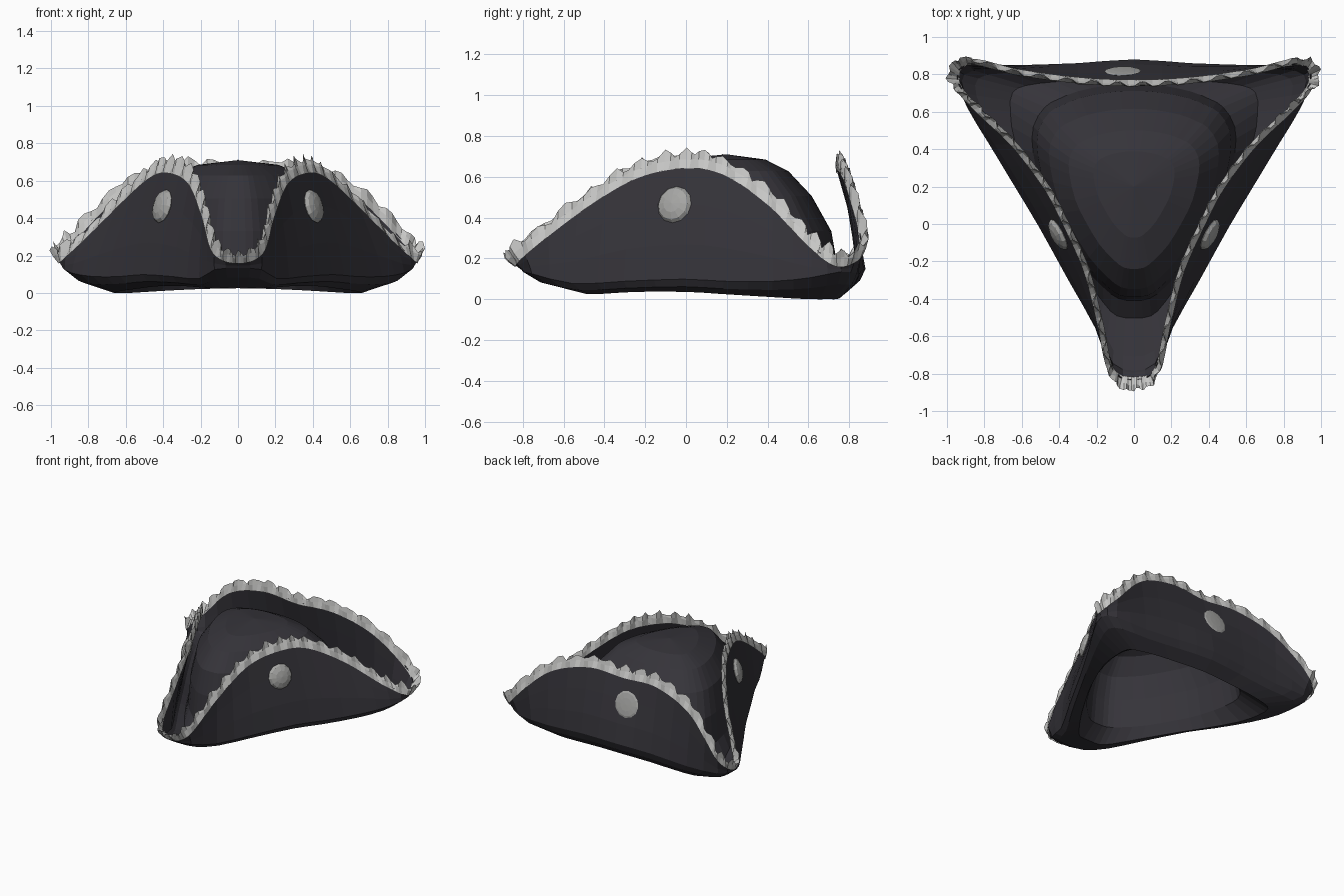
import bpy, bmesh, math, random
from mathutils import Vector
from mathutils.bvhtree import BVHTree

if "Cube" in bpy.data.objects:
    bpy.data.objects.remove(bpy.data.objects["Cube"])

random.seed(4)


def material(name, r, g, b):
    m = bpy.data.materials.new(name)
    m.diffuse_color = (r, g, b, 1)
    m.use_nodes = True
    m.node_tree.nodes["Principled BSDF"].inputs["Base Color"].default_value = m.diffuse_color
    return m


felt = material("dark felt", 0.036, 0.034, 0.042)
lace_mat = material("pale lace", 0.57, 0.57, 0.56)
button_mat = material("grey metal", 0.38, 0.38, 0.37)


def loop(half, k):
    """Mirror half a ring (front centre to back centre), sample it as a closed smooth curve."""
    p = [Vector(c) for c in half]
    p += [Vector((-c.x, c.y, c.z)) for c in reversed(p[1:-1])]
    n, out = len(p), []
    for i in range(n):
        a, b, c, d = p[i - 1], p[i], p[(i + 1) % n], p[(i + 2) % n]
        for j in range(k):
            t = j / k
            out.append(0.5 * (2 * b + (c - a) * t + (2 * a - 5 * b + 4 * c - d) * t * t
                              + (3 * b - a - 3 * c + d) * t ** 3))
    return out


def make(name, bm, mat):
    me = bpy.data.meshes.new(name)
    bm.to_mesh(me)
    bm.free()
    me.materials.append(mat)
    ob = bpy.data.objects.new(name, me)
    bpy.context.collection.objects.link(ob)
    return ob


def bridge(bm, rings):
    rows = [[bm.verts.new(v) for v in r] for r in rings]
    n = len(rows[0])
    for a, b in zip(rows, rows[1:]):
        for i in range(n):
            j = (i + 1) % n
            bm.faces.new((a[i], a[j], b[j], b[i]))
    return rows


# Half outlines: turned-up edge, outer fold, underside, crown base
RIM = [(0, -.84, .18), (.12, -.79, .23), (.18, -.53, .43), (.25, -.25, .60),
       (.36, 0, .655), (.465, .20, .62), (.64, .43, .46), (.84, .62, .26),
       (.955, .76, .18), (.89, .87, .27), (.62, .81, .53), (.3, .765, .64), (0, .75, .63)]
FOLD = [(0, -.79, .14), (.12, -.75, .13), (.20, -.55, .08), (.34, -.30, .09),
        (.50, -.01, .10), (.62, .19, .09), (.765, .43, .09), (.88, .62, .11),
        (.93, .76, .14), (.86, .83, .13), (.6, .84, .12), (.3, .85, .14), (0, .87, .15)]
UNDER = [(0, -.50, .04), (.09, -.49, .035), (.16, -.42, .035), (.28, -.25, .045),
         (.43, 0, .045), (.52, .17, .035), (.63, .42, .02), (.66, .60, .01),
         (.65, .70, .01), (.58, .74, .01), (.42, .76, .02), (.22, .77, .03), (0, .78, .035)]
BASE = [(0, -.40), (.08, -.39), (.16, -.33), (.28, -.20), (.40, 0), (.48, .17), (.53, .38),
        (.53, .52), (.47, .62), (.40, .66), (.3, .70), (.15, .73), (0, .74)]
BASE = [(x, y, .12) for x, y in BASE]


def blend(a_ring, b_ring, t, push=0.0, drop=0.0):
    """Ring part-way between two rings, pushed sideways towards the second and lowered."""
    out = []
    for a, b in zip(a_ring, b_ring):
        flat = Vector((b.x - a.x, b.y - a.y, 0))
        out.append(a.lerp(b, t) + flat * push - Vector((0, 0, drop)))
    return out


# Hat shell: domed crown running into the turned-up brim
K = 2
rim, fold, under = loop(RIM, K), loop(FOLD, K), loop(UNDER, K)
base = loop(BASE, K)
crown = []
for s, z, cy in ((.40, .675, .17), (.64, .62, .15), (.83, .50, .16), (.95, .33, .19)):
    crown.append([Vector((v.x * s, cy + (v.y - .2) * s, z)) for v in base])
bm = bmesh.new()
rows = bridge(bm, crown + [base, under, blend(under, fold, .65, .08, .012), fold,
                           blend(rim, fold, .7, .08), blend(rim, fold, .35, .05), rim])
top = bm.verts.new((0, .2, .70))
first = rows[0]
for i in range(len(first)):
    bm.faces.new((top, first[(i + 1) % len(first)], first[i]))
bmesh.ops.recalc_face_normals(bm, faces=bm.faces)
tree = BVHTree.FromBMesh(bm)
hat = make("hat_shell", bm, felt)
mod = hat.modifiers.new("thickness", "SOLIDIFY")
mod.thickness, mod.offset = .02, 0

# Ruffled lace along the edge: upright on the flaps, flaring out at the three corners
K = 9
rim, fold = loop(RIM, K), loop(FOLD, K)
mid = blend(rim, fold, .35, .05)
rings = [[], [], [], [], []]
n = len(rim)
for i in range(n):
    r = rim[i]
    slope = (r - mid[i]).normalized()
    high = min(1, max(0, (r.z - .25) / .15))
    up = slope.lerp(Vector((0, 0, 1)), high * .8).normalized()
    side = up.cross(rim[(i + 1) % n] - rim[i - 1]).normalized()
    phase = i * math.tau / 4
    wave = math.sin(phase + .6)
    tip = .062 + .018 * math.cos(phase) + random.uniform(-.012, .012)
    rings[0].append(r - slope * .016 + side * .017)
    rings[1].append(r + up * .03 + side * (.007 + .012 * wave))
    rings[2].append(r + up * tip + side * .014 * wave)
    rings[3].append(r + up * .03 + side * (-.007 + .012 * wave))
    rings[4].append(r - slope * .016 - side * .017)
bm = bmesh.new()
bridge(bm, rings)
bmesh.ops.recalc_face_normals(bm, faces=bm.faces)
make("lace_trim", bm, lace_mat)


# Buttons, set on the flaps where a ray from outside meets them
def button(name, start, direction, radius, height):
    hit, normal, _, _ = tree.ray_cast(Vector(start), Vector(direction))
    if hit is None:
        return
    if normal.dot(Vector(direction)) > 0:
        normal = -normal
    bm = bmesh.new()
    bmesh.ops.create_uvsphere(bm, u_segments=12, v_segments=6, radius=1)
    for v in bm.verts:
        v.co = Vector((v.co.x * radius, v.co.y * radius, v.co.z * height))
    ob = make(name, bm, button_mat)
    ob.rotation_mode = "QUATERNION"
    ob.rotation_quaternion = normal.to_track_quat("Z", "Y")
    ob.location = hit + normal * .014


button("right_button", (2, -.05, .46), (-1, 0, 0), .092, .035)
button("left_button", (-2, -.05, .46), (1, 0, 0), .092, .035)
button("back_button", (-.06, 2, .44), (0, -1, 0), .098, .009)
